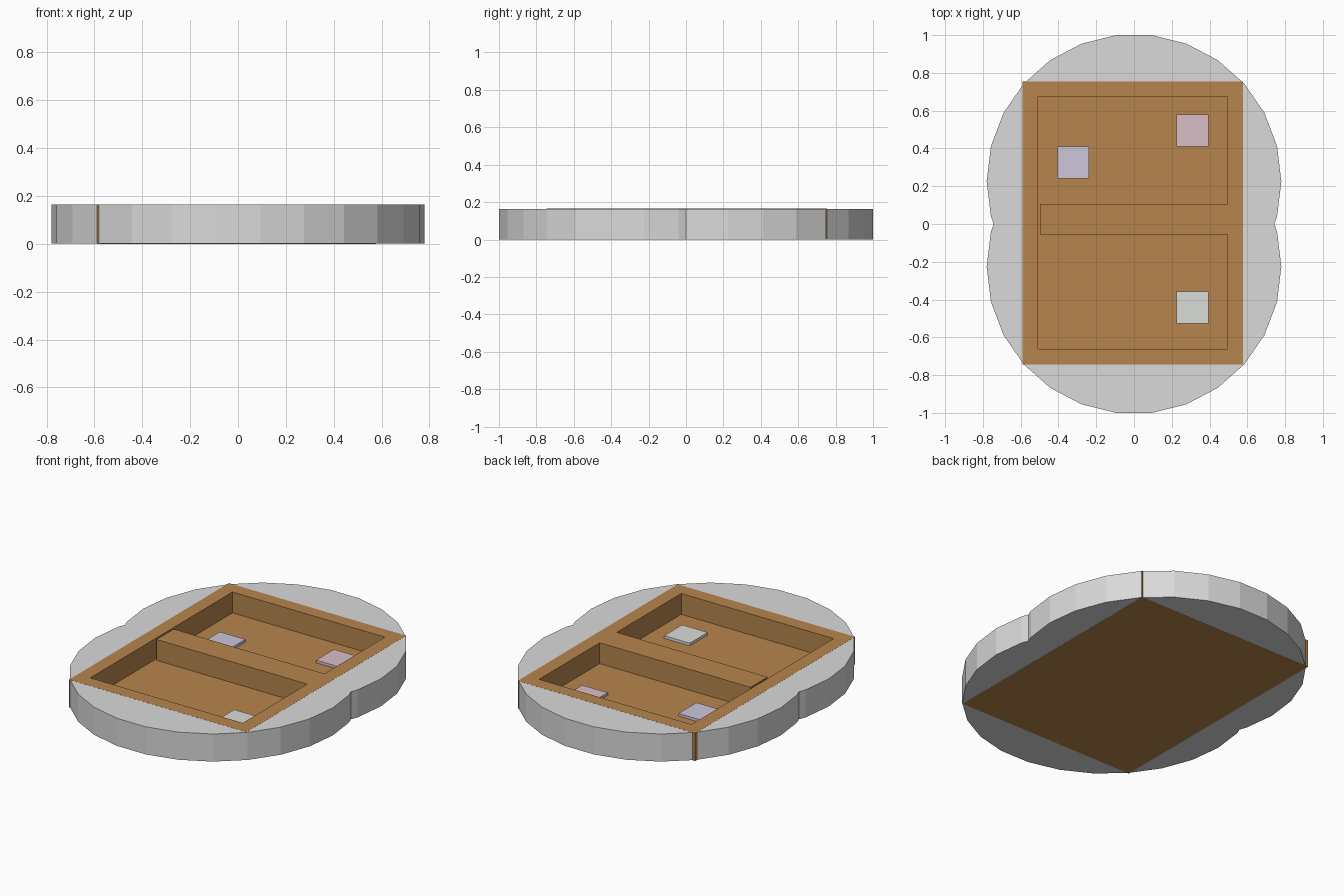
import bpy, bmesh, math

if "Cube" in bpy.data.objects:
    bpy.data.objects.remove(bpy.data.objects["Cube"])

H = 0.165          # overall height
FLOOR = 0.041      # tray floor level


def material(name, rgb):
    m = bpy.data.materials.new(name)
    m.diffuse_color = (*rgb, 1.0)
    m.use_nodes = True
    m.node_tree.nodes["Principled BSDF"].inputs["Base Color"].default_value = m.diffuse_color
    return m


grey = material("light grey", (0.70, 0.70, 0.70))
wood = material("wood brown", (0.47, 0.235, 0.074))
lavender = material("pale lavender", (0.61, 0.57, 0.71))
pink = material("pale pink", (0.70, 0.52, 0.57))
white = material("off white", (0.70, 0.72, 0.70))


def prism(name, outline, z0, z1, mat):
    """Extrude a 2D outline from z0 to z1."""
    bm = bmesh.new()
    face = bm.faces.new([bm.verts.new((x, y, z0)) for x, y in outline])
    top = bmesh.ops.extrude_face_region(bm, geom=[face])["geom"]
    for v in top:
        if isinstance(v, bmesh.types.BMVert):
            v.co.z = z1
    bmesh.ops.recalc_face_normals(bm, faces=bm.faces)
    me = bpy.data.meshes.new(name)
    bm.to_mesh(me)
    bm.free()
    me.materials.append(mat)
    ob = bpy.data.objects.new(name, me)
    bpy.context.collection.objects.link(ob)
    return ob


def box(name, x0, x1, y0, y1, z0, z1, mat):
    return prism(name, [(x0, y0), (x1, y0), (x1, y1), (x0, y1)], z0, z1, mat)


def boolean(ob, other, operation):
    """Apply a boolean and remove the helper."""
    mod = ob.modifiers.new("cut", 'BOOLEAN')
    mod.operation = operation
    mod.solver = 'EXACT'
    mod.object = other
    bpy.context.view_layer.objects.active = ob
    bpy.ops.object.modifier_apply(modifier=mod.name)
    bpy.data.objects.remove(other)


# Grey surround: two overlapping 26-sided discs with the tray cut out
R, N = 0.78, 26
C = 1.0 - R * math.cos(math.pi / N)


def disc(name, cy):
    pts = [(R * math.cos(2 * math.pi * i / N), cy + R * math.sin(2 * math.pi * i / N))
           for i in range(N)]
    return prism(name, pts, 0.0005, H - 0.0005, grey)


tray_outer = (-0.589, 0.577, -0.745, 0.755)
surround = disc("surround", C)
boolean(surround, disc("helper_disc", -C), 'UNION')
boolean(surround, box("helper_box", *tray_outer, -0.1, 0.3, grey), 'DIFFERENCE')

# Wooden tray with a rectangular recess
tray = box("tray", *tray_outer, 0.0, H, wood)
boolean(tray, box("helper_recess", -0.508, 0.494, -0.661, 0.674, FLOOR, 0.3, wood), 'DIFFERENCE')

# Divider bar, with a narrow gap at its left end
box("divider", -0.497, 0.494, -0.056, 0.105, FLOOR, H, wood)

# Small square plates lying on the tray floor
for name, x, y, mat in (("lavender_plate", -0.322, 0.325, lavender),
                        ("pink_plate", 0.310, 0.495, pink),
                        ("white_plate", 0.310, -0.442, white)):
    s = 0.084
    box(name, x - s, x + s, y - s, y + s, FLOOR, FLOOR + 0.016, mat)
